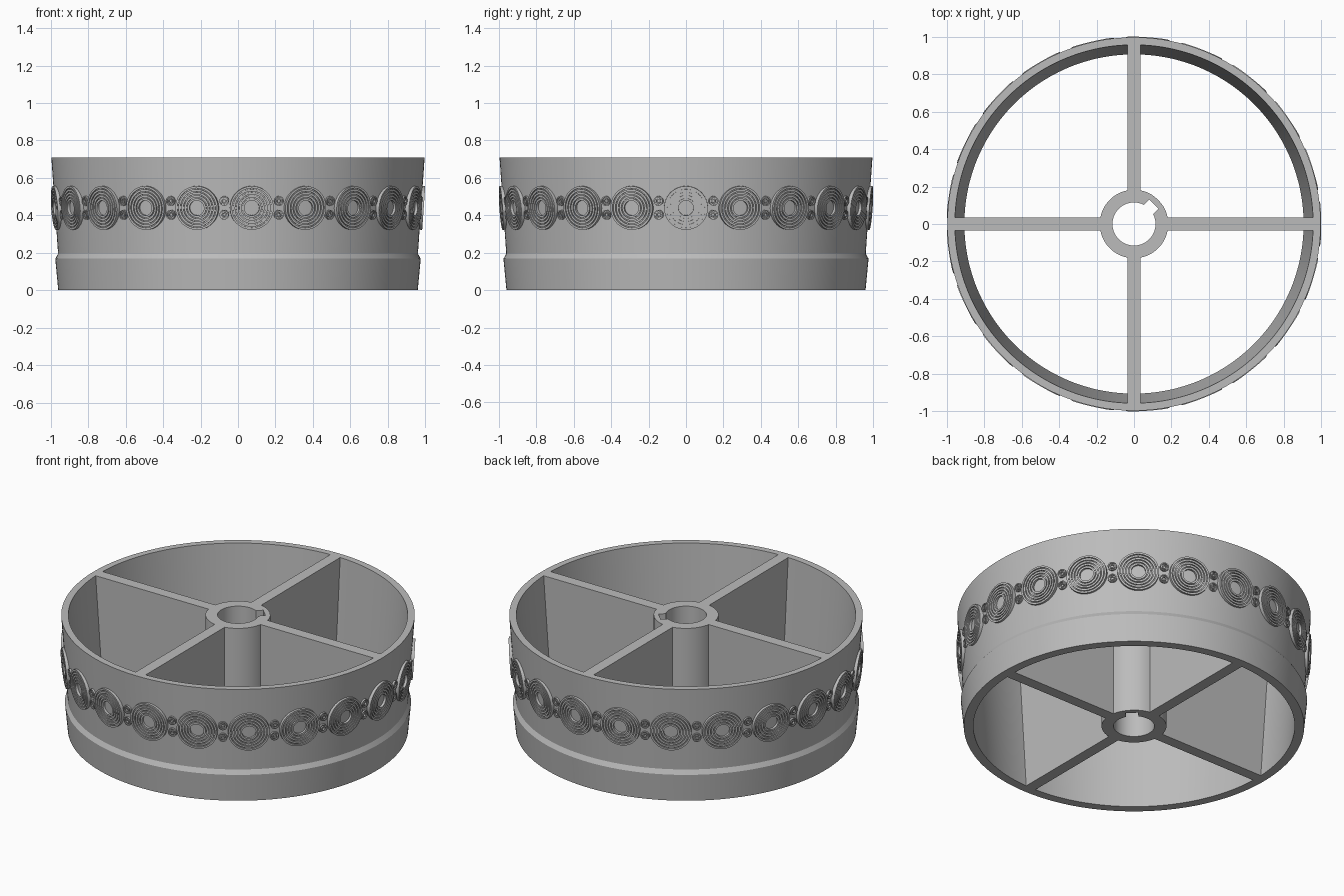
import bpy, bmesh, math
from mathutils import Matrix, Vector

if "Cube" in bpy.data.objects:
    bpy.data.objects.remove(bpy.data.objects["Cube"], do_unlink=True)

HEIGHT = 0.71
COUNT = 21            # medallions around the drum
BAND_Z = 0.44         # height of the ornament band
BAND_R = 0.977        # wall radius at the band
TILT = math.atan2(0.036, 0.52)

grey = bpy.data.materials.new("plain_grey")
grey.use_nodes = True
grey.diffuse_color = (0.5, 0.5, 0.5, 1)
grey.node_tree.nodes["Principled BSDF"].inputs["Base Color"].default_value = (0.5, 0.5, 0.5, 1)


def finish_mesh(bm, name):
    bmesh.ops.remove_doubles(bm, verts=bm.verts, dist=1e-5)
    bmesh.ops.recalc_face_normals(bm, faces=bm.faces)
    mesh = bpy.data.meshes.new(name)
    bm.to_mesh(mesh)
    bm.free()
    mesh.materials.append(grey)
    return mesh


def place(mesh, name, matrix=None):
    obj = bpy.data.objects.new(name, mesh)
    bpy.context.collection.objects.link(obj)
    if matrix:
        obj.matrix_world = matrix
    return obj


def smooth(obj):
    bpy.ops.object.select_all(action="DESELECT")
    obj.select_set(True)
    bpy.context.view_layer.objects.active = obj
    bpy.ops.object.shade_smooth_by_angle(angle=math.radians(30))


def lathe(profile, steps, name):
    """Spin a closed (radius, height) outline around z."""
    bm = bmesh.new()
    verts = [bm.verts.new((r, 0, z)) for r, z in profile]
    edges = [bm.edges.new((a, b)) for a, b in zip(verts, verts[1:] + verts[:1])]
    bmesh.ops.spin(bm, geom=verts + edges, cent=(0, 0, 0), axis=(0, 0, 1),
                   angle=math.tau, steps=steps, use_merge=True)
    return finish_mesh(bm, name)


def ridged_disc(start, ridge, pitch, count, top, name, steps):
    """Concentric square ridges on a thin backing ring."""
    profile = [(start, -0.012)]
    for i in range(count):
        r = start + i * pitch
        profile += [(r, top), (r + ridge, top)]
        if i < count - 1:
            profile += [(r + ridge, top - 0.008), (r + pitch, top - 0.008)]
    profile.append((profile[-1][0], -0.012))
    return lathe(profile, steps, name)


def on_wall(angle, z):
    """Frame on the tapered wall with local z pointing outward."""
    radius = BAND_R + (z - BAND_Z) * math.tan(TILT)
    return (Matrix.Rotation(angle, 4, "Z") @ Matrix.Translation((radius, 0, z))
            @ Matrix.Rotation(math.pi / 2 + TILT, 4, "Y"))


# Tapered drum wall with a stepped lower band
drum = place(lathe([(0.96, 0), (0.976, 0.168), (0.961, 0.195), (0.997, HEIGHT),
                    (0.957, HEIGHT), (0.906, 0)], 192, "drum_wall"), "drum_wall")
smooth(drum)

# Hub with a keyed bore
bore, outer, key_r, key_w = 0.115, 0.183, 0.151, 0.035
edge = math.asin(key_w / bore)
corner = math.atan2(key_w, key_r)
corner_r = math.hypot(key_w, key_r)
steps = 80
points = [(edge + (math.tau - 2 * edge) * i / steps, bore) for i in range(steps + 1)]
points += [(-corner, corner_r), (0, key_r), (corner, corner_r)]
bm = bmesh.new()
rings = []
for a, inner in points:
    a += math.pi / 4
    rings.append([bm.verts.new((r * math.cos(a), r * math.sin(a), z))
                  for r, z in ((inner, 0), (outer, 0), (outer, HEIGHT), (inner, HEIGHT))])
for i, ring in enumerate(rings):
    nxt = rings[(i + 1) % len(rings)]
    for j in range(4):
        k = (j + 1) % 4
        bm.faces.new((ring[j], ring[k], nxt[k], nxt[j]))
smooth(place(finish_mesh(bm, "hub"), "hub"))

# Four full-height spokes with ends following the wall taper
bm = bmesh.new()
bmesh.ops.create_cube(bm, size=1)
for v in bm.verts:
    top = v.co.z > 0
    x = (0.97 if top else 0.925) if v.co.x > 0 else 0.176
    v.co = Vector((x, v.co.y * 0.068, HEIGHT if top else 0))
spoke = finish_mesh(bm, "spoke")
for i in range(4):
    place(spoke, f"spoke_{i + 1}", Matrix.Rotation(i * math.pi / 2, 4, "Z"))

# Ornament band: ringed medallions with pairs of small beads between
medallion = ridged_disc(0.04, 0.011, 0.0165, 5, 0.015, "medallion", 48)
bead = ridged_disc(0.008, 0.006, 0.012, 2, 0.012, "bead", 20)
for i in range(COUNT):
    angle = math.tau * i / COUNT
    obj = place(medallion, f"medallion_{i + 1}", on_wall(angle, BAND_Z))
    if i == 0:
        smooth(obj)
    for side, label in ((-1, "lower"), (1, "upper")):
        obj = place(bead, f"{label}_bead_{i + 1}",
                    on_wall(angle + math.pi / COUNT, BAND_Z + side * 0.037))
        if i == 0:
            smooth(obj)
